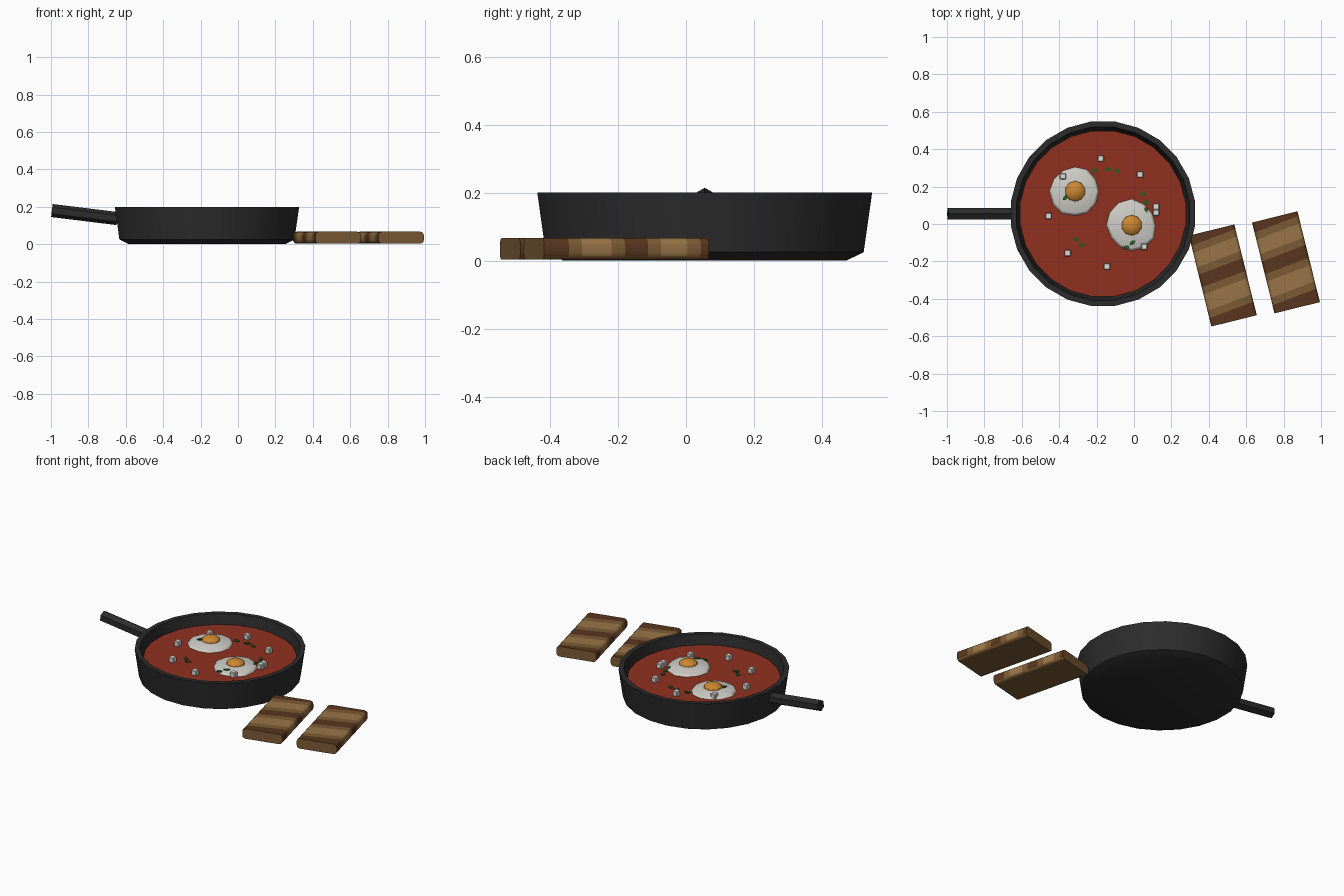
import bpy, bmesh, math, random
from mathutils import Matrix, Vector

if "Cube" in bpy.data.objects:
    bpy.data.objects.remove(bpy.data.objects["Cube"])

random.seed(4)
PX, PY = -0.166, 0.055          # pan centre
SAUCE_Z = 0.14
SIDES = 24


def mat(name, rgb):
    m = bpy.data.materials.new(name)
    m.diffuse_color = (*rgb, 1)
    m.use_nodes = True
    m.node_tree.nodes["Principled BSDF"].inputs["Base Color"].default_value = m.diffuse_color
    return m


IRON = mat("iron", (0.025, 0.025, 0.025))
SAUCE = mat("tomato", (0.28, 0.03, 0.014))
WHITE = mat("egg_white", (0.62, 0.61, 0.57))
YOLK = mat("egg_yolk", (0.6, 0.24, 0.03))
CHEESE = mat("cheese", (0.75, 0.74, 0.7))
GREEN = mat("herb", (0.025, 0.1, 0.02))
CRUST = mat("crust", (0.2, 0.105, 0.035))
CRUMB = mat("crumb", (0.32, 0.18, 0.065))
CHAR = mat("char", (0.1, 0.037, 0.013))


def finish(name, bm, *mats, smooth=None):
    bmesh.ops.recalc_face_normals(bm, faces=bm.faces)
    me = bpy.data.meshes.new(name)
    bm.to_mesh(me)
    bm.free()
    ob = bpy.data.objects.new(name, me)
    bpy.context.collection.objects.link(ob)
    for m in mats:
        me.materials.append(m)
    if smooth:
        bpy.ops.object.select_all(action='DESELECT')
        ob.select_set(True)
        bpy.context.view_layer.objects.active = ob
        bpy.ops.object.shade_smooth_by_angle(angle=math.radians(smooth))
    return ob


def loft(bm, rings):
    """Skin closed rings of points and cap both ends; returns faces per span."""
    vs = [[bm.verts.new(p) for p in r] for r in rings]
    spans = []
    for a, b in zip(vs, vs[1:]):
        n = len(a)
        spans.append([bm.faces.new((a[i], a[(i + 1) % n], b[(i + 1) % n], b[i])) for i in range(n)])
    bm.faces.new(vs[0][::-1])
    bm.faces.new(vs[-1])
    return spans


def lathe(name, profile, material):
    bm = bmesh.new()
    angles = [(i + 0.5) * math.tau / SIDES for i in range(SIDES)]
    loft(bm, [[(PX + r * math.cos(a), PY + r * math.sin(a), z) for a in angles] for r, z in profile])
    return finish(name, bm, material, smooth=30)


# Pan body and sauce
lathe("pan", [(0.42, 0), (0.472, 0.025), (0.497, 0.2), (0.467, 0.2), (0.435, 0.03)], IRON)
lathe("sauce", [(0.435, 0.1), (0.447, SAUCE_Z)], SAUCE)

# Hexagonal handle, tilted upward
bm = bmesh.new()
start, end = Vector((-0.645, PY, 0.137)), Vector((-0.995, PY, 0.18))
axis = (end - start).normalized()
up = Vector((0, 1, 0)).cross(axis).normalized()
side = Vector((0, 1, 0))
if up.z < 0:
    up = -up
hexagon = [up * 0.035 * math.cos(i * math.tau / 6) + side * 0.035 * math.sin(i * math.tau / 6) for i in range(6)]
loft(bm, [[start + p for p in hexagon], [end + p for p in hexagon]])
finish("handle", bm, IRON)


# Fried eggs: uneven flattened white with a domed yolk
def egg(label, x, y):
    bm = bmesh.new()
    bmesh.ops.create_uvsphere(bm, u_segments=12, v_segments=8, radius=1)
    jitter = [random.uniform(0.94, 1.05) for _ in range(12)]
    for v in bm.verts:
        k = jitter[round(math.atan2(v.co.y, v.co.x) / math.tau * 12) % 12]
        v.co = (x + v.co.x * 0.132 * k, y + v.co.y * 0.135 * k, SAUCE_Z + v.co.z * 0.026)
    finish("egg_white_" + label, bm, WHITE, smooth=25)
    bm = bmesh.new()
    bmesh.ops.create_uvsphere(bm, u_segments=10, v_segments=8, radius=1)
    bmesh.ops.transform(bm, verts=bm.verts, matrix=Matrix.Translation((x, y, 0.16))
                        @ Matrix.Diagonal((0.056, 0.056, 0.032, 1)))
    finish("yolk_" + label, bm, YOLK, smooth=25)


egg("left", -0.315, 0.175)
egg("right", -0.012, -0.007)

# Cheese cubes
bm = bmesh.new()
for x, y in [(-0.38, 0.255), (-0.178, 0.35), (0.033, 0.265), (0.118, 0.093), (0.118, 0.06),
             (0.055, -0.122), (-0.145, -0.227), (-0.355, -0.156), (-0.457, 0.043)]:
    bmesh.ops.create_cube(bm, size=0.034, matrix=Matrix.Translation((x, y, SAUCE_Z + 0.015)))
bmesh.ops.bevel(bm, geom=bm.edges[:], offset=0.004, segments=1, affect='EDGES')
finish("cheese_cubes", bm, CHEESE)

# Herb leaves: small pointed flakes
bm = bmesh.new()
for x, y, deg, z in [(-0.21, 0.285, 10, 0), (-0.14, 0.292, 20, 0), (-0.09, 0.284, -25, 0),
                     (0.05, 0.162, -50, 0), (0.067, 0.115, -60, 0), (0.063, 0.072, 80, 0.006),
                     (-0.365, 0.142, 40, 0.022), (-0.31, -0.082, -40, 0), (-0.278, -0.112, 20, 0),
                     (-0.04, -0.125, 30, 0.006), (-0.008, -0.1, 35, 0.016)]:
    m = Matrix.Translation((x, y, SAUCE_Z + 0.004 + z)) @ Matrix.Rotation(math.radians(deg), 4, 'Z')
    flake = [(-0.02, 0), (-0.006, -0.011), (0.01, -0.009), (0.02, 0), (0.01, 0.009), (-0.006, 0.011)]
    loft(bm, [[m @ Vector((u, v, h)) for u, v in flake] for h in (-0.003, 0.003)])
finish("herb_leaves", bm, GREEN)


# Toast slices: rounded long edges, toasted bands across the length
def toast(label, x, y):
    bm = bmesh.new()
    m = Matrix.Translation((x, y, 0.035)) @ Matrix.Rotation(math.radians(13.9), 4, 'Z')
    w, h, r = 0.125, 0.032, 0.02
    section = []
    for q, (sx, sz) in enumerate([(1, 1), (-1, 1), (-1, -1), (1, -1)]):
        for k in range(4):
            a = math.radians(q * 90 + k * 30)
            section.append((sx * (w - r) + r * math.cos(a), sz * (h - r) + r * math.sin(a)))
    cuts = [-0.25, -0.19, -0.15, -0.06, -0.02, 0.05, 0.09, 0.17, 0.21, 0.25]
    tones = [2, 0, 1, 0, 2, 0, 1, 0, 2]
    spans = loft(bm, [[m @ Vector((u, t + (0.12 * u if abs(t) < 0.25 else 0), v)) for u, v in section]
                      for t in cuts])
    for span, tone in zip(spans, tones):
        for f in span:
            f.material_index = tone
            if f.calc_center_median().z < 0.01:
                f.material_index = 0
    finish("toast_" + label, bm, CRUST, CRUMB, CHAR, smooth=35)


toast("near", 0.475, -0.275)
toast("far", 0.8125, -0.205)
